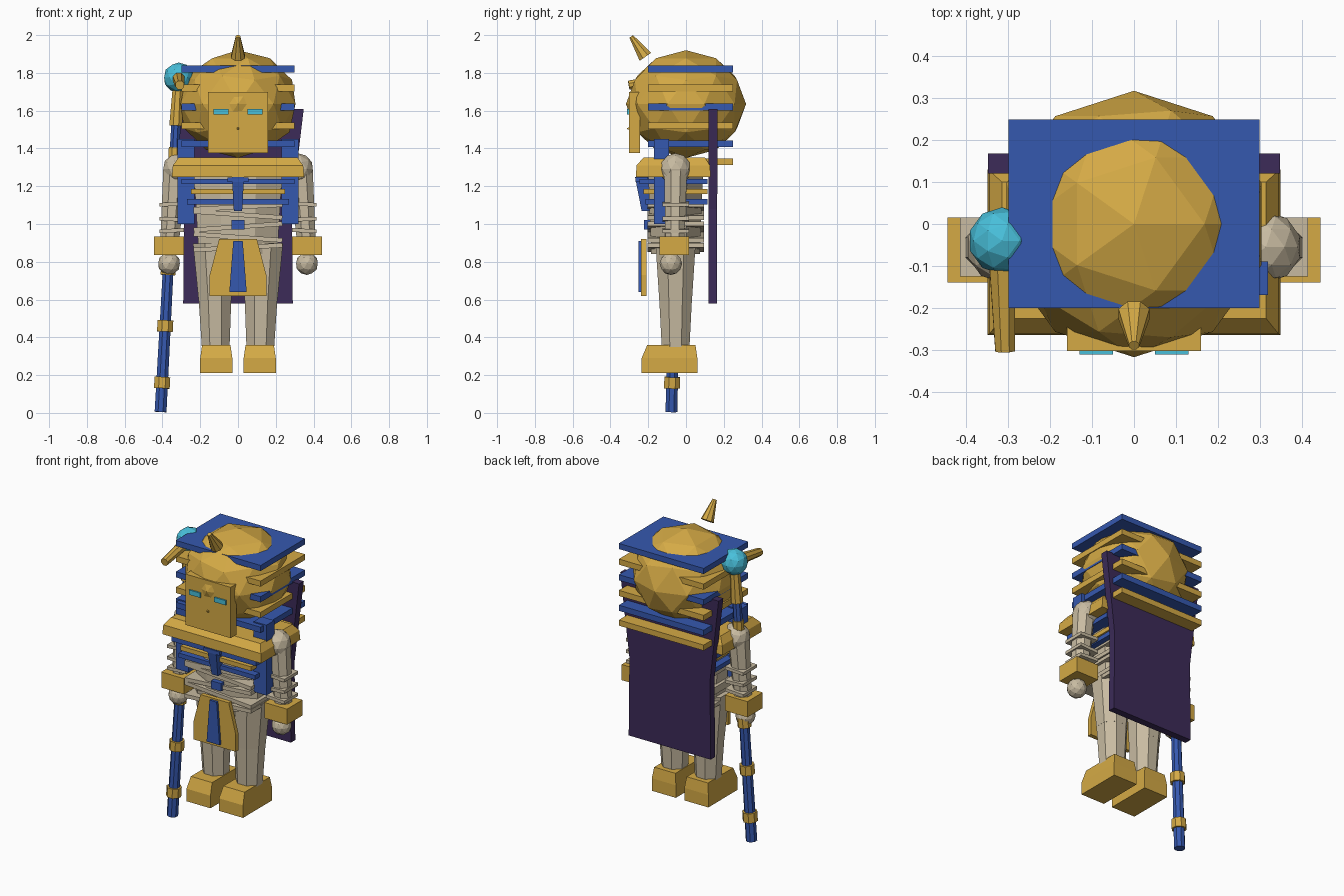
import bpy, bmesh, math
from mathutils import Vector, Matrix

if "Cube" in bpy.data.objects:
    bpy.data.objects.remove(bpy.data.objects["Cube"])


def mat(name, rgb):
    m = bpy.data.materials.new(name)
    m.diffuse_color = (*rgb, 1)
    m.use_nodes = True
    m.node_tree.nodes["Principled BSDF"].inputs["Base Color"].default_value = m.diffuse_color
    return m


GOLD = mat("gold", (0.66, 0.40, 0.06))
BLUE = mat("royal blue", (0.036, 0.098, 0.43))
LINEN = mat("linen", (0.58, 0.50, 0.36))
CYAN = mat("cyan", (0.065, 0.52, 0.70))
PURPLE = mat("dark purple", (0.045, 0.024, 0.098))


def finish(name, bm, m):
    bmesh.ops.recalc_face_normals(bm, faces=bm.faces)
    me = bpy.data.meshes.new(name)
    bm.to_mesh(me)
    bm.free()
    me.materials.append(m)
    ob = bpy.data.objects.new(name, me)
    bpy.context.collection.objects.link(ob)
    return ob


def box(name, m, x, y, z, tilt=0):
    """Box from (min, max) ranges, optionally rolled about the front axis."""
    bm = bmesh.new()
    bmesh.ops.create_cube(bm, size=1)
    size = [b - a for a, b in (x, y, z)]
    mid = [(a + b) / 2 for a, b in (x, y, z)]
    M = (Matrix.Translation(mid) @ Matrix.Rotation(math.radians(tilt), 4, 'Y')
         @ Matrix.Diagonal((*size, 1)))
    bm.transform(M)
    return finish(name, bm, m)


def ball(name, m, c, r):
    bm = bmesh.new()
    bmesh.ops.create_icosphere(bm, subdivisions=2, radius=1)
    bm.transform(Matrix.Translation(c) @ Matrix.Diagonal((*r, 1)))
    return finish(name, bm, m)


def rod(name, m, a, b, r1, r2, sides=8):
    """Tapered cylinder between two points."""
    a, b = Vector(a), Vector(b)
    bm = bmesh.new()
    bmesh.ops.create_cone(bm, cap_ends=True, segments=sides, radius1=r1,
                          radius2=r2, depth=(b - a).length)
    rot = Vector((0, 0, 1)).rotation_difference(b - a).to_matrix().to_4x4()
    bm.transform(Matrix.Translation((a + b) / 2) @ rot
                 @ Matrix.Rotation(math.pi / sides, 4, 'Z'))
    return finish(name, bm, m)


def loft(name, m, rings):
    """Stack of rectangles (x0, x1, y0, y1, z)."""
    bm = bmesh.new()
    loops = [[bm.verts.new(p) for p in ((x0, y0, z), (x1, y0, z), (x1, y1, z), (x0, y1, z))]
             for x0, x1, y0, y1, z in rings]
    bm.faces.new(loops[0])
    bm.faces.new(loops[-1])
    for p, q in zip(loops, loops[1:]):
        for i in range(4):
            j = (i + 1) % 4
            bm.faces.new((p[i], p[j], q[j], q[i]))
    return finish(name, bm, m)


# Head with alternating headdress slats
ball("head", GOLD, (0, 0, 1.635), (0.32, 0.318, 0.285))
for i, z in enumerate((1.82, 1.72, 1.62, 1.52, 1.425, 1.33)):
    box(f"headdress_slat_{i}", GOLD if i % 2 else BLUE,
        (-0.30, 0.30), (-0.20, 0.25), (z - 0.018, z + 0.018))
box("face_plate", GOLD, (-0.16, 0.16), (-0.303, -0.243), (1.375, 1.70))
rod("nose", GOLD, (0, -0.30, 1.505), (0, -0.312, 1.505), 0.01, 0.004, 4)
rod("brow_horn", GOLD, (0, -0.215, 1.885), (0, -0.29, 1.993), 0.04, 0.013)

# Collar and chest bands
loft("collar", GOLD, [(-0.35, 0.35, -0.265, 0.13, 1.25),
                      (-0.345, 0.345, -0.262, 0.127, 1.31),
                      (-0.315, 0.315, -0.225, 0.10, 1.352)])
for i, (z, m, w, y) in enumerate(((1.225, BLUE, 0.30, -0.245), (1.172, GOLD, 0.25, -0.225),
                                  (1.118, BLUE, 0.27, -0.215))):
    box(f"chest_band_{i}", m, (-w, w), (y, 0.115), (z - 0.014, z + 0.014))
loft("chest_pendant", BLUE, [(-0.022, 0.022, -0.235, -0.19, 1.07),
                             (-0.032, 0.032, -0.27, -0.20, 1.25)])
box("pendant_bar", BLUE, (-0.055, 0.055), (-0.268, -0.20), (1.222, 1.245))
box("belly_patch", BLUE, (-0.035, 0.035), (-0.222, -0.19), (0.97, 1.02))

# Torso and wrappings
torso = rod("torso", LINEN, (0, 0, 0.84), (0, 0, 1.30), 0.225, 0.255)
torso.scale = (1, 0.62, 1)
torso.location = (0, -0.055, 0)
for i, (z, t) in enumerate(((0.875, -3), (0.93, 4), (0.985, -4), (1.05, 4), (1.09, -3))):
    box(f"torso_wrap_{i}", LINEN, (-0.235, 0.235), (-0.205, 0.095), (z - 0.012, z + 0.012), t)

# Cape
loft("cape", PURPLE, [(-0.29, 0.29, 0.12, 0.165, 0.58),
                      (-0.285, 0.285, 0.12, 0.165, 1.08),
                      (-0.348, 0.348, 0.12, 0.168, 1.61)])

# Apron with central stripe
loft("apron", GOLD, [(-0.15, 0.15, -0.237, -0.21, 0.62),
                     (-0.15, 0.15, -0.237, -0.21, 0.73),
                     (-0.10, 0.10, -0.237, -0.21, 0.92)])
loft("apron_stripe", BLUE, [(-0.046, 0.046, -0.252, -0.236, 0.64),
                            (-0.025, 0.025, -0.252, -0.236, 0.91)])

# Mirrored parts
for s, side in ((-1, "left"), (1, "right")):
    def span(a, b):
        return tuple(sorted((s * a, s * b)))

    box(f"{side}_eye", CYAN, span(0.05, 0.13), (-0.312, -0.302), (1.58, 1.61))
    box(f"{side}_lappet", BLUE, span(0.23, 0.32), (-0.17, -0.09), (1.0, 1.45))
    ball(f"{side}_shoulder", LINEN, (s * 0.315, -0.055, 1.29), (0.085, 0.085, 0.085))
    rod(f"{side}_arm", LINEN, (s * 0.365, -0.06, 0.86), (s * 0.335, -0.055, 1.28), 0.052, 0.066)
    for i, (z, t) in enumerate(((0.965, 3), (1.025, -3), (1.105, 3))):
        box(f"{side}_arm_wrap_{i}", LINEN, span(0.285, 0.415), (-0.125, 0.015),
            (z - 0.01, z + 0.01), s * t)
    box(f"{side}_cuff", GOLD, span(0.285, 0.445), (-0.14, 0.015), (0.835, 0.935))
    ball(f"{side}_hand", LINEN, (s * 0.365, -0.08, 0.79), (0.06, 0.06, 0.06))
    rod(f"{side}_thigh", LINEN, (s * 0.122, -0.055, 0.60), (s * 0.132, -0.055, 0.90), 0.094, 0.115)
    rod(f"{side}_shin", LINEN, (s * 0.118, -0.055, 0.34), (s * 0.122, -0.055, 0.61), 0.079, 0.094)
    x0, x1 = span(0.03, 0.20)
    loft(f"{side}_foot", GOLD, [(x0, x1, -0.235, 0.06, 0.21), (x0, x1, -0.235, 0.06, 0.29),
                                (x0 + 0.01, x1 - 0.01, -0.205, 0.05, 0.36)])

# Staff with rings, neck, orb and forward prong
LOW, HIGH = Vector((-0.41, -0.077, 0.005)), Vector((-0.315, -0.04, 1.775))


def along(z):
    return LOW.lerp(HIGH, (z - LOW.z) / (HIGH.z - LOW.z))


rod("staff", BLUE, LOW, HIGH, 0.034, 0.026)
for i, (z, r) in enumerate(((0.16, 0.045), (0.46, 0.045), (0.76, 0.042), (1.375, 0.034))):
    rod(f"staff_ring_{i}", GOLD, along(z - 0.03), along(z + 0.03), r, r)
rod("staff_neck", GOLD, along(1.52), along(1.73), 0.038, 0.03)
ball("staff_orb", CYAN, HIGH, (0.08, 0.08, 0.08))
rod("staff_prong", GOLD, (-0.315, -0.07, 1.775), (-0.308, -0.303, 1.735), 0.035, 0.025)
